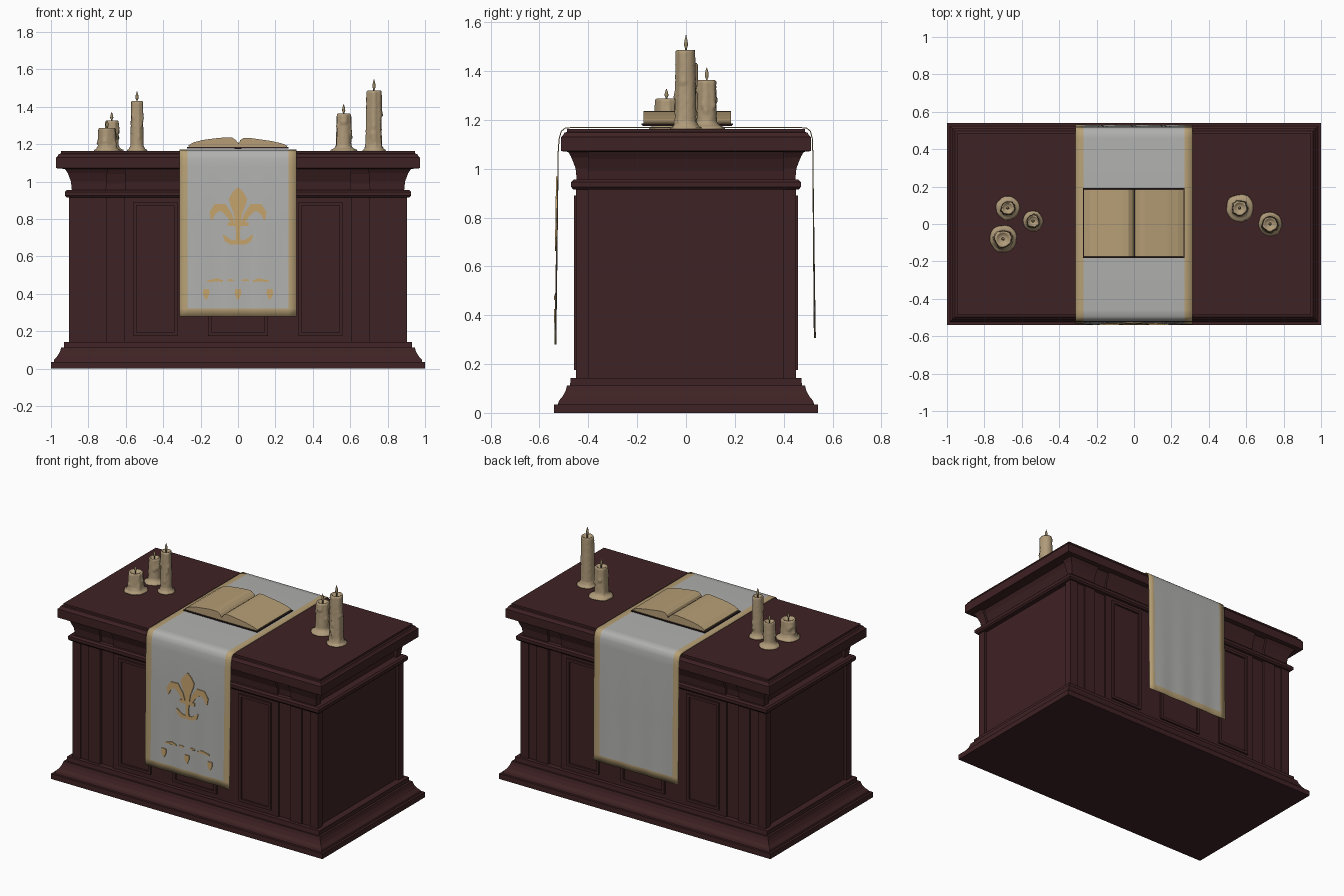
import bpy, bmesh, math, random
from mathutils import Vector

if "Cube" in bpy.data.objects:
    bpy.data.objects.remove(bpy.data.objects["Cube"])

random.seed(4)


def material(name, r, g, b):
    lin = [((c / 255 + 0.055) / 1.055) ** 2.4 for c in (r, g, b)]
    m = bpy.data.materials.new(name)
    m.diffuse_color = (*lin, 1)
    m.use_nodes = True
    m.node_tree.nodes["Principled BSDF"].inputs["Base Color"].default_value = m.diffuse_color
    return m


WOOD = material("dark red wood", 63, 34, 36)
CLOTH = material("white cloth", 176, 176, 174)
TRIM = material("gold trim", 184, 161, 118)
EMBLEM = material("orange embroidery", 196, 162, 108)
WAX = material("candle wax", 176, 155, 122)
PAGES = material("book pages", 182, 158, 118)
COVER = material("book cover", 45, 32, 30)
FLAME = material("wick flame", 160, 140, 105)


def make(name, verts, faces, mats, smooth=False):
    bm = bmesh.new()
    vs = [bm.verts.new(v) for v in verts]
    for f in faces:
        bm.faces.new([vs[i] for i in f])
    bmesh.ops.recalc_face_normals(bm, faces=bm.faces)
    me = bpy.data.meshes.new(name)
    bm.to_mesh(me)
    bm.free()
    for m in mats:
        me.materials.append(m)
    if smooth:
        me.shade_smooth()
    ob = bpy.data.objects.new(name, me)
    bpy.context.collection.objects.link(ob)
    return ob


def skin(rings):
    """Join equal closed rings into a capped solid."""
    n = len(rings[0])
    verts = [p for r in rings for p in r]
    faces = [(k * n + i, k * n + (i + 1) % n, (k + 1) * n + (i + 1) % n, (k + 1) * n + i)
             for k in range(len(rings) - 1) for i in range(n)]
    faces += [tuple(range(n)), tuple(range((len(rings) - 1) * n, len(rings) * n))]
    return verts, faces


def loft(name, levels, mat=WOOD, sx=1, sy=1):
    """Stack of rectangles: (x0, x1, y0, y1, z)."""
    rings = [[(sx * x0, sy * y0, z), (sx * x1, sy * y0, z), (sx * x1, sy * y1, z), (sx * x0, sy * y1, z)]
             for x0, x1, y0, y1, z in levels]
    return make(name, *skin(rings), [mat])


def centred(name, levels, mat=WOOD):
    return loft(name, [(-x, x, -y, y, z) for x, y, z in levels], mat)


def box(name, x0, x1, y0, y1, z0, z1, mat=WOOD, sx=1, sy=1):
    return loft(name, [(x0, x1, y0, y1, z0), (x0, x1, y0, y1, z1)], mat, sx, sy)


# Stepped base, body, and mouldings
centred("base_moulding", [(1, .54, 0), (1, .54, .035), (.985, .525, .035), (.982, .52, .05), (.965, .505, .068),
                          (.952, .493, .09), (.945, .487, .113), (.93, .475, .113), (.93, .472, .142)])
centred("body", [(.885, .435, .14), (.885, .435, .93)])
centred("neck_moulding", [(.915, .462, .915), (.925, .47, .925), (.925, .47, .945), (.915, .46, .955)])
centred("frieze", [(.868, .43, .95), (.872, .433, .99), (.89, .45, 1.04), (.91, .468, 1.075)])
centred("table_top", [(.93, .475, 1.068), (.972, .511, 1.072), (.972, .511, 1.13), (.965, .504, 1.136),
                      (.958, .497, 1.148), (.947, .487, 1.15), (.947, .487, 1.163)])

for sy in (-1, 1):
    # Centre field with framed panels
    box("panel_field", -.61, .61, .40, .447, .14, .93, WOOD, 1, sy)
    loft("frieze_centre", [(-.605, .605, .38, .445, .95), (-.605, .605, .38, .45, 1.0),
                           (-.605, .605, .38, .48, 1.07)], WOOD, 1, sy)
    for cx, hw in ((-.442, .118), (0, .16), (.442, .118)):
        for s in (-1, 1):
            a, b = sorted((cx + s * hw, cx + s * (hw - .018)))
            box("panel_frame_side", a, b, .44, .459, .175, .89, WOOD, 1, sy)
        for z in (.175, .872):
            box("panel_frame_rail", cx - hw, cx + hw, .44, .459, z, z + .018, WOOD, 1, sy)
    # Corner posts and flared brackets
    for sx in (-1, 1):
        box("corner_post", .845, .904, .40, .451, .14, .93, WOOD, sx, sy)
        box("post_groove", .785, .845, .40, .444, .14, .93, WOOD, sx, sy)
        box("inner_post", .70, .785, .40, .451, .14, .93, WOOD, sx, sy)
        loft("corner_bracket", [(.705, .888, .40, .447, .95), (.703, .893, .40, .452, 1.0),
                                (.70, .91, .40, .468, 1.045), (.695, .927, .40, .483, 1.07)], WOOD, sx, sy)

# Altar cloth, hanging front and back
path = [(-.537, .28), (-.5365, .322), (-.533, .55), (-.529, .82), (-.525, 1.08), (-.521, 1.125), (-.512, 1.155),
        (-.495, 1.168), (-.46, 1.171), (0, 1.171), (.46, 1.171), (.495, 1.168), (.511, 1.155), (.519, 1.125),
        (.521, 1.08), (.525, .7), (.529, .348), (.53, .306)]
cols = [-.312, -.27] + [-.27 + .54 * i / 24 for i in range(1, 24)] + [.27, .314]
verts = []
for y, z in path:
    hang = max(0, 1.1 - z) * .0025
    verts += [(x, y + hang * math.sin(x * 38), z) for x in cols]
n = len(cols)
faces = [(k * n + i, k * n + i + 1, (k + 1) * n + i + 1, (k + 1) * n + i)
         for k in range(len(path) - 1) for i in range(n - 1)]
cloth = make("altar_cloth", verts, faces, [CLOTH, TRIM])
for p in cloth.data.polygons:
    c = p.center
    p.use_smooth = True
    p.material_index = int(abs(c.x) > .27 or c.z < (.322 if c.y < 0 else .348))
cloth.modifiers.new("thickness", "SOLIDIFY").thickness = .004


# Embroidery: ribbons laid on the front of the cloth
def stroke(name, pts, mirror=True):
    for s in ((1, -1) if mirror else (1,)):
        c = [Vector((s * x, z)) for x, z, w in pts]
        left, right = [], []
        for i, p in enumerate(c):
            d = (c[min(i + 1, len(c) - 1)] - c[max(i - 1, 0)]).normalized()
            side = Vector((-d.y, d.x)) * pts[i][2] / 2
            left.append(p + side)
            right.append(p - side)
        rings = []
        for a, b in zip(left, right):
            y = [-.537 + (q.y - .28) * .015 for q in (a, b)]
            rings.append([(a.x, y[0] - .0055, a.y), (b.x, y[1] - .0055, b.y),
                          (b.x, y[1], b.y), (a.x, y[0], a.y)])
        make(name, *skin(rings), [EMBLEM])


stroke("emblem_petal", [(0, .968, .006), (0, .945, .055), (0, .91, .098), (0, .88, .085),
                        (0, .83, .045), (0, .78, .03)], False)
stroke("emblem_leaf", [(.02, .765, .015), (.045, .82, .03), (.08, .862, .045), (.115, .86, .045),
                       (.138, .83, .032), (.142, .795, .008)])
stroke("emblem_band", [(-.055, .772, .02), (.055, .772, .02)], False)
stroke("emblem_stem", [(0, .77, .028), (0, .72, .02), (0, .67, .03)], False)
stroke("emblem_root", [(0, .675, .022), (.035, .675, .025), (.062, .69, .025), (.078, .715, .006)])
stroke("hem_dash", [(.08, .468, .008), (.11, .475, .018), (.165, .467, .008)])
stroke("hem_dot", [(.022, .472, .006), (.04, .474, .014), (.058, .472, .006)])
for x in (-.17, 0, .17):
    stroke("hem_drop", [(x, .425, .03), (x, .40, .036), (x, .37, .008)], False)

# Open book
half = [(.004, 1.202), (.012, 1.222), (.03, 1.234), (.06, 1.234), (.11, 1.227), (.18, 1.217), (.235, 1.204), (.264, 1.192)]
left_half = [(-.266, 1.194), (-.235, 1.211), (-.18, 1.224), (-.11, 1.233), (-.06, 1.237), (-.03, 1.235), (-.012, 1.222)]
outline = [(-.262, 1.184)] + left_half + half + [(.26, 1.184)]
make("book_pages", *skin([[(x, y, z) for x, z in outline] for y in (-.175, .185)]), [PAGES])
box("book_cover", -.274, .27, -.182, .192, 1.178, 1.185, COVER)
box("book_spine", -.02, .02, -.178, .188, 1.175, 1.18, COVER)
gutter = [(-.007, 1.2), (-.006, 1.213), (0, 1.205), (.005, 1.211), (.005, 1.2)]
make("book_gutter", *skin([[(x, y, z) for x, z in gutter] for y in (-.1745, .1845)]), [COVER])


# Dripping candles
def candle(cx, cy, r, top, pool, tip):
    seg, base = 32, 1.163
    h = top - base
    drips = [(random.uniform(0, 6.283), random.uniform(.13, .24), random.uniform(.05, .8) * h) for _ in range(9)]
    edge = [random.uniform(.88, 1.06) for _ in range(seg)]
    edge = [(edge[i - 1] + edge[i] + edge[(i + 1) % seg]) / 3 for i in range(seg)]
    prof = [(pool, 0, 0), (pool * .97, .007, 0), (pool * .8, .012, 0), (r * 1.25, .018, 0)]
    steps = max(8, int(h / .012))
    prof += [(r * (1.06 - .12 * k / steps), .03 + (h - .036) * k / steps, 1) for k in range(steps + 1)]
    prof += [(r * .88, h, 0), (r * .72, h - .002, 0), (r * .6, h - .014, 0), (r * .2, h - .016, 0)]
    rings = []
    for rad, z, shaft in prof:
        ring = []
        for i in range(seg):
            a = math.tau * i / seg
            q = rad * (edge[i] if z < .015 else 1)
            if shaft:
                q *= 1 + random.uniform(-.025, .025)
                bump = 0
                for da, w, end in drips:
                    d = abs((a - da + math.pi) % math.tau - math.pi)
                    if z > end - .008:
                        tail = .13 * math.exp(-((z - end) / .014) ** 2)
                        bump = max(bump, (.12 + tail) * math.exp(-(d / w) ** 2))
                q += r * bump
            ring.append((cx + q * math.cos(a), cy + q * math.sin(a), base + z))
        rings.append(ring)
    make("candle", *skin(rings), [WAX], True)
    # Wick with its small flame
    hf = tip - top
    flame = [(.004, -.018), (.004, .1 * hf), (.0085, .3 * hf), (.007, .6 * hf), (.001, hf)]
    make("candle_flame", *skin([[(cx + q * math.cos(k * math.tau / 10), cy + q * math.sin(k * math.tau / 10), top + z)
                                 for k in range(10)] for q, z in flame]), [FLAME], True)


candle(-.54, .015, .033, 1.432, .056, 1.482)
candle(-.70, -.08, .045, 1.288, .074, 1.327)
candle(-.675, .085, .035, 1.327, .066, 1.372)
candle(.565, .085, .039, 1.363, .078, 1.415)
candle(.727, 0, .040, 1.487, .066, 1.547)
